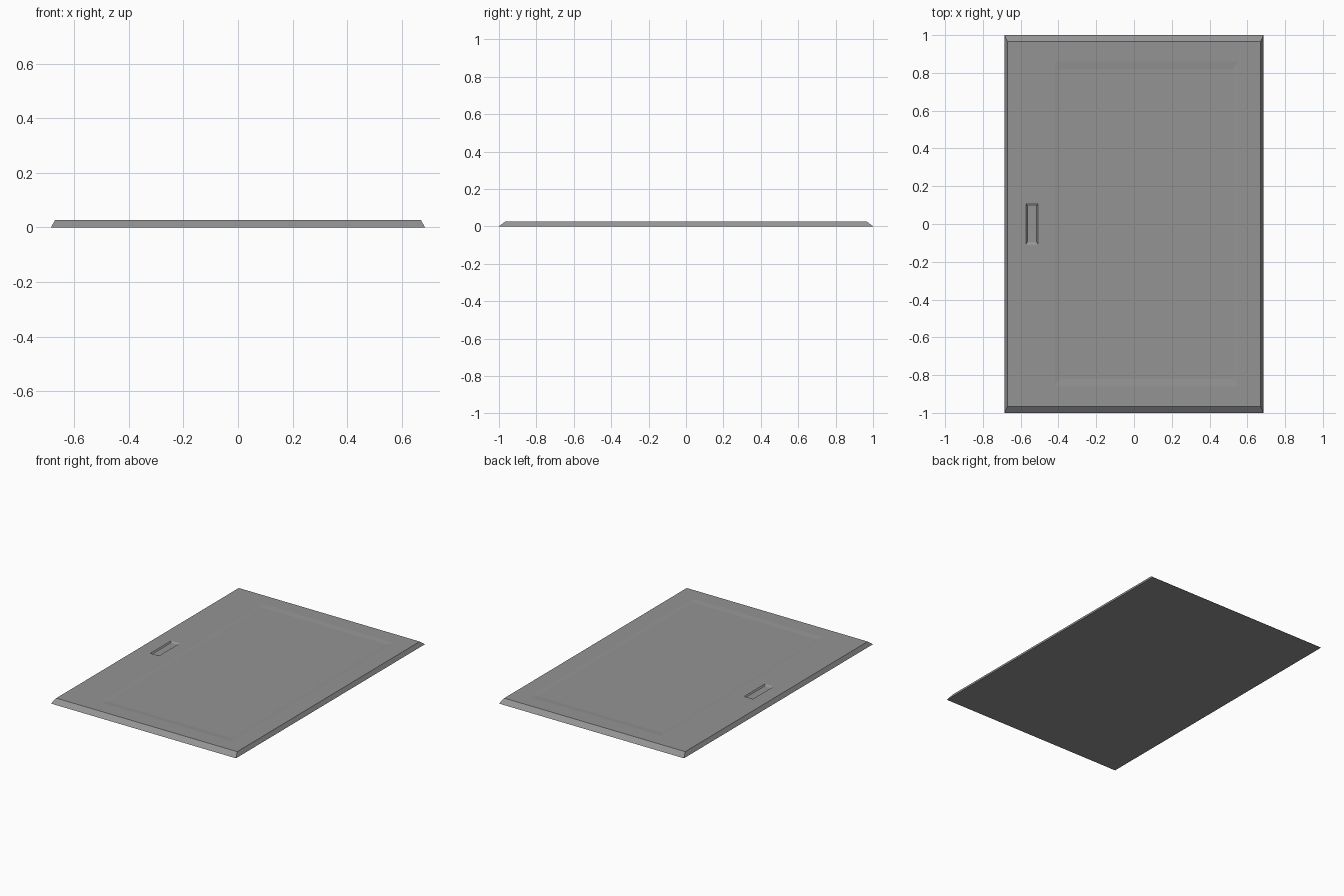
import bpy, bmesh

if "Cube" in bpy.data.objects:
    bpy.data.objects.remove(bpy.data.objects["Cube"])

H = 0.027  # slab thickness


def frustum(name, low, high, z0, z1):
    """Tapered box; low/high are (xmin, xmax, ymin, ymax)."""
    bm = bmesh.new()
    rings = []
    for (xa, xb, ya, yb), z in ((low, z0), (high, z1)):
        rings.append([bm.verts.new((x, y, z))
                      for x, y in ((xa, ya), (xb, ya), (xb, yb), (xa, yb))])
    bm.faces.new(rings[0][::-1])
    bm.faces.new(rings[1])
    for i in range(4):
        j = (i + 1) % 4
        bm.faces.new((rings[0][i], rings[0][j], rings[1][j], rings[1][i]))
    me = bpy.data.meshes.new(name)
    bm.to_mesh(me)
    bm.free()
    ob = bpy.data.objects.new(name, me)
    bpy.context.collection.objects.link(ob)
    ob.data.materials.append(grey)
    return ob


def recess(target, name, rim, floor, depth):
    """Cut a sloped pocket; the cutter continues its slope above the top."""
    over = tuple(2 * r - f for r, f in zip(rim, floor))
    cutter = frustum(name, floor, over, H - depth, H + depth)
    mod = target.modifiers.new(name, 'BOOLEAN')
    mod.operation = 'DIFFERENCE'
    mod.solver = 'EXACT'
    mod.object = cutter
    bpy.context.view_layer.objects.active = target
    bpy.ops.object.modifier_apply(modifier=mod.name)
    bpy.data.objects.remove(cutter)


# Dark grey finish
grey = bpy.data.materials.new("dark_grey")
grey.diffuse_color = (0.296, 0.296, 0.296, 1)
grey.use_nodes = True
grey.node_tree.nodes["Principled BSDF"].inputs["Base Color"].default_value = grey.diffuse_color

# Door slab with bevelled rim
door = frustum("door_panel", (-0.685, 0.685, -1, 1),
               (-0.670, 0.670, -0.965, 0.965), 0, H)

# Shallow inset panel
recess(door, "inset_panel", (-0.418, 0.553, -0.86, 0.86),
       (-0.398, 0.527, -0.82, 0.82), 0.003)

# Finger pull pocket
recess(door, "finger_pull", (-0.572, -0.508, -0.11, 0.11),
       (-0.565, -0.515, -0.096, 0.096), 0.0075)
